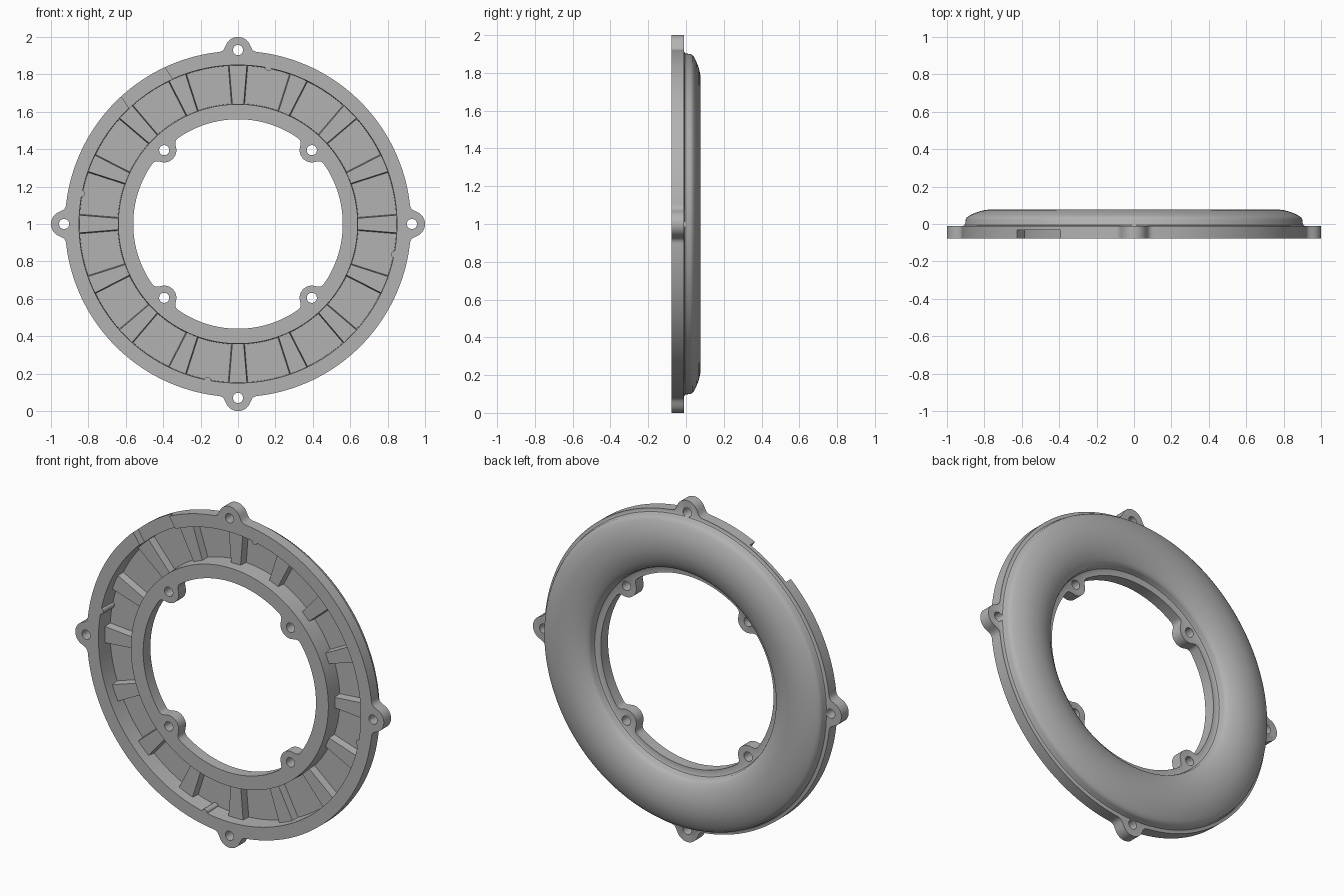
import bpy, bmesh, math
from mathutils import Matrix, Vector

if "Cube" in bpy.data.objects:
    bpy.data.objects.remove(bpy.data.objects["Cube"])

FRONT, BACK, FLOOR = -0.078, -0.011, 0.025   # flange faces and recess floor (y)
SEG = 720
OUTER = [(0.93, math.radians(a)) for a in (0, 90, 180, 270)]
INNER = [(0.558, math.radians(a)) for a in (45, 135, 225, 315)]

grey = bpy.data.materials.new("cast_grey")
grey.diffuse_color = (0.45, 0.45, 0.45, 1)
grey.use_nodes = True
grey.node_tree.nodes["Principled BSDF"].inputs["Base Color"].default_value = grey.diffuse_color


def polar(r, a, y):
    return Vector((r * math.cos(a), y, 1 + r * math.sin(a)))


def make(name, bm, smooth=True):
    bmesh.ops.recalc_face_normals(bm, faces=bm.faces)
    me = bpy.data.meshes.new(name)
    bm.to_mesh(me)
    bm.free()
    me.materials.append(grey)
    ob = bpy.data.objects.new(name, me)
    bpy.context.collection.objects.link(ob)
    if smooth:
        shade(ob)
    return ob


def shade(ob):
    bpy.ops.object.select_all(action='DESELECT')
    ob.select_set(True)
    bpy.context.view_layer.objects.active = ob
    bpy.ops.object.shade_smooth_by_angle(angle=math.radians(30))


def blend(a, b, k=0.035):
    h = max(k - abs(a - b), 0) / k
    return min(a, b) - h * h * k / 4


def edge(a, lugs, lug_r, ring, lo, hi):
    """Radius of the flange edge at angle a: ring blended with its lugs."""
    for _ in range(30):
        m = (lo + hi) / 2
        d = min(math.sqrt(m * m + c * c - 2 * m * c * math.cos(a - t)) for c, t in lugs) - lug_r
        if blend(ring(m), d) < 0:
            lo = m
        else:
            hi = m
    return lo


# Housing: domed ring with lugged flanges and an annular recess in front
dome = [(0.915, BACK), (0.906, -0.006), (0.902, 0.003), (0.9, 0.024), (0.893, 0.036),
        (0.878, 0.046), (0.855, 0.057), (0.825, 0.068), (0.795, 0.075), (0.765, 0.078),
        (0.735, 0.078), (0.705, 0.075), (0.675, 0.068), (0.645, 0.057), (0.622, 0.045),
        (0.608, 0.034), (0.602, 0.022), (0.6, 0.003), (0.596, -0.006), (0.587, BACK)]
recess = [(0.64, FRONT), (0.643, FLOOR), (0.847, FLOOR), (0.85, FRONT)]
bm = bmesh.new()
rings = []
for i in range(SEG):
    a = 2 * math.pi * i / SEG
    ro = edge(a, OUTER, 0.07, lambda r: r - 0.925, 0.75, 1.1)
    ri = edge(a, INNER, 0.065, lambda r: 0.56 - r, 0.6, 0.4)
    sec = [(ro, FRONT), (ro, BACK)] + dome + [(ri, BACK), (ri, FRONT)] + recess
    rings.append([bm.verts.new(polar(r, a, y)) for r, y in sec])
for i in range(SEG):
    p, q = rings[i], rings[(i + 1) % SEG]
    for j in range(len(p)):
        k = (j + 1) % len(p)
        bm.faces.new((p[j], p[k], q[k], q[j]))
housing = make("housing", bm, smooth=False)

# Cutter: bolt holes and the notch across the outer rim
bm = bmesh.new()
for r, a in OUTER + INNER:
    bmesh.ops.create_cone(bm, cap_ends=True, segments=32, radius1=0.027, radius2=0.027, depth=0.4,
                          matrix=Matrix.Translation(polar(r, a, 0)) @ Matrix.Rotation(math.pi / 2, 4, 'X'))
a = math.radians(123.8)
bmesh.ops.create_cube(bm, size=1, matrix=Matrix.Translation(polar(0.9, a, FRONT))
                      @ Matrix.Rotation(-a, 4, 'Y') @ Matrix.Diagonal((0.2, 0.09, 0.28, 1)))
cutter = make("hole_and_notch_cutter", bm, smooth=False)
cutter.hide_render = True
mod = housing.modifiers.new("cuts", 'BOOLEAN')
mod.operation, mod.solver, mod.object = 'DIFFERENCE', 'EXACT', cutter
bpy.context.view_layer.objects.active = housing
bpy.ops.object.modifier_apply(modifier=mod.name)
bpy.data.objects.remove(cutter)
shade(housing)

# Ribs: sixteen tapered, drafted bars across the recess
bm = bmesh.new()
for i in range(16):
    a = 2 * math.pi * i / 16
    rad, tan = Vector((math.cos(a), 0, math.sin(a))), Vector((-math.sin(a), 0, math.cos(a)))
    lower, upper = [], []
    for loop, y, extra in ((lower, FLOOR + 0.01, 0.006), (upper, -0.02, 0)):
        for r, w in ((0.635, -0.030), (0.635, 0.030), (0.856, 0.048), (0.856, -0.048)):
            w += math.copysign(extra, w)
            loop.append(bm.verts.new(Vector((0, y, 1)) + rad * r + tan * w))
    bm.faces.new(lower)
    bm.faces.new(upper)
    for j in range(4):
        k = (j + 1) % 4
        bm.faces.new((lower[j], lower[k], upper[k], upper[j]))
make("ribs", bm, smooth=False)

# Locating pips: small half-round posts on the recess outer wall
bm = bmesh.new()
for deg in (79, 169, 259, 349):
    c = polar(0.852, math.radians(deg), (FRONT + FLOOR) / 2 + 0.003)
    bmesh.ops.create_cone(bm, cap_ends=True, segments=20, radius1=0.018, radius2=0.018,
                          depth=FLOOR - FRONT + 0.005,
                          matrix=Matrix.Translation(c) @ Matrix.Rotation(math.pi / 2, 4, 'X'))
make("locating_pips", bm)
